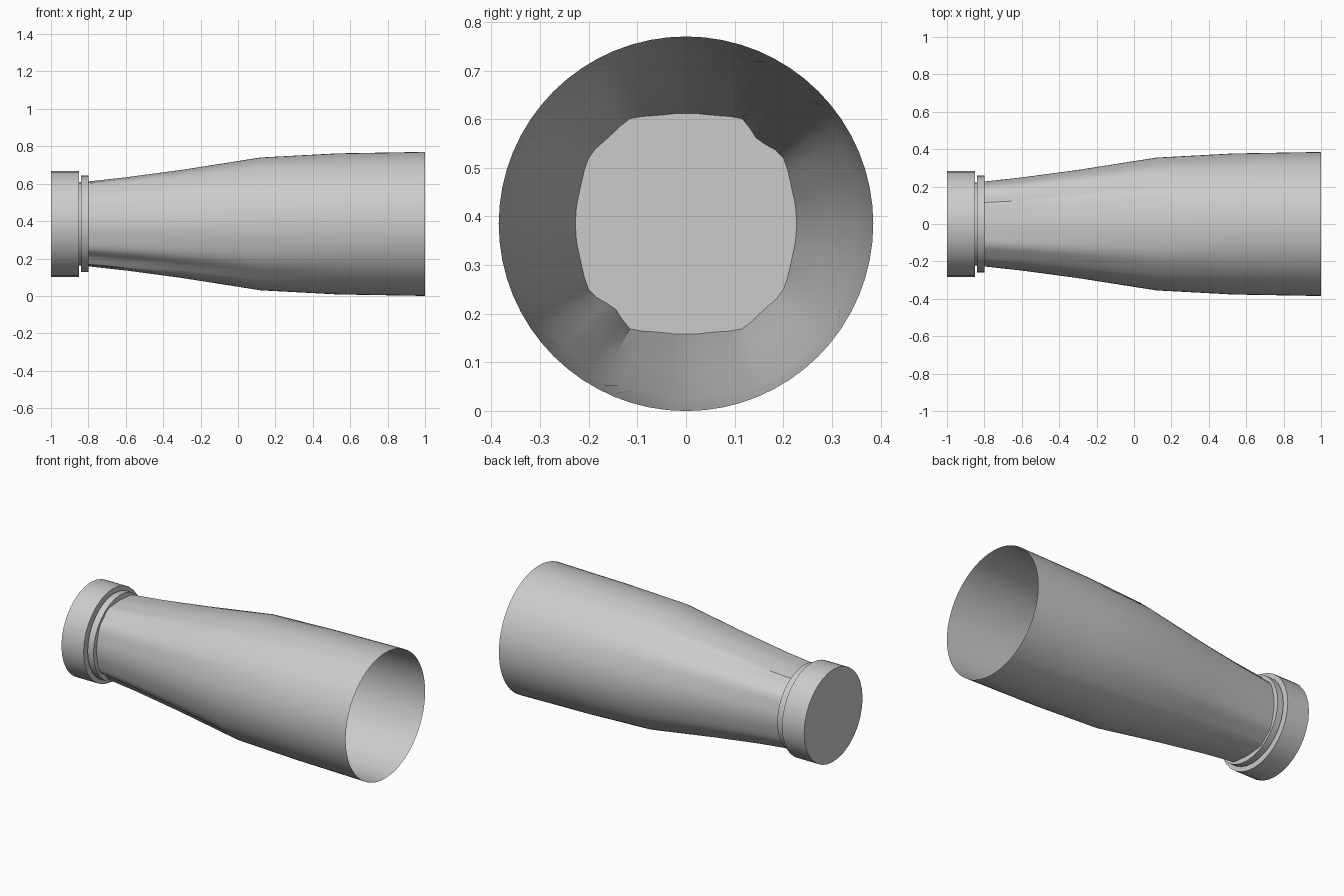
import bpy
import bmesh
from math import cos, sin, pi, degrees

AXIS_Z = 0.385
SIDES = 64

cube = bpy.data.objects.get("Cube")
if cube:
    bpy.data.objects.remove(cube)

# Single light grey metal
metal = bpy.data.materials.new("light_grey_metal")
metal.use_nodes = True
GREY = (0.6, 0.6, 0.6, 1)
metal.diffuse_color = GREY
metal.node_tree.nodes["Principled BSDF"].inputs["Base Color"].default_value = GREY


def interpolate(points, t):
    for (a, va), (b, vb) in zip(points, points[1:]):
        if t <= b:
            return va + (vb - va) * (t - a) / (b - a)
    return points[-1][1]


# Corner bulge over one quadrant, measured from the vertical
FLAT = [(0, 0), (14, 0.1), (28, 1), (42, 0.6), (54, 0.9), (71, 0.1), (90, 0)]
DIPPED = [(0, 0), (14, 0.1), (28, 1), (41, -0.1), (54, 0.9), (71, 0.1), (90, 0)]


def bulge(angle):
    y, z = sin(angle), cos(angle)
    fold = degrees(angle) % 180
    fold = min(fold, 180 - fold)
    return interpolate(DIPPED if y * z > 0 else FLAT, fold)


def loft(name, stations, sides, caps):
    """Skin rings along x; each station is (x, radius, bulge height)."""
    bm = bmesh.new()
    rings = []
    for x, radius, height in stations:
        ring = []
        for i in range(sides):
            a = 2 * pi * i / sides
            r = radius + (height * bulge(a) if height else 0)
            ring.append(bm.verts.new((x, r * sin(a), AXIS_Z + r * cos(a))))
        rings.append(ring)
    for near, far in zip(rings, rings[1:]):
        for i in range(sides):
            j = (i + 1) % sides
            bm.faces.new((near[i], near[j], far[j], far[i]))
    if caps:
        bm.faces.new(rings[0])
        bm.faces.new(rings[-1])
    bmesh.ops.recalc_face_normals(bm, faces=bm.faces)
    mesh = bpy.data.meshes.new(name)
    bm.to_mesh(mesh)
    bm.free()
    mesh.materials.append(metal)
    obj = bpy.data.objects.new(name, mesh)
    bpy.context.collection.objects.link(obj)
    bpy.ops.object.select_all(action="DESELECT")
    obj.select_set(True)
    bpy.context.view_layer.objects.active = obj
    bpy.ops.object.shade_smooth_by_angle(angle=pi / 6)
    return obj


# Open flared tube with softly squared corners near the throat
loft("flared_tube", [
    (-0.8, 0.227, 0.018), (-0.6, 0.249, 0.016), (-0.3, 0.289, 0.014),
    (0.12, 0.355, 0.008), (0.53, 0.377, 0), (1, 0.385, 0),
], SIDES, False)

# Stepped mounting collar: drum, groove and thin flange
loft("mounting_collar", [
    (-1, 0.283, 0), (-0.85, 0.283, 0), (-0.85, 0.223, 0),
    (-0.84, 0.223, 0), (-0.84, 0.258, 0), (-0.8, 0.258, 0),
], 32, True)
